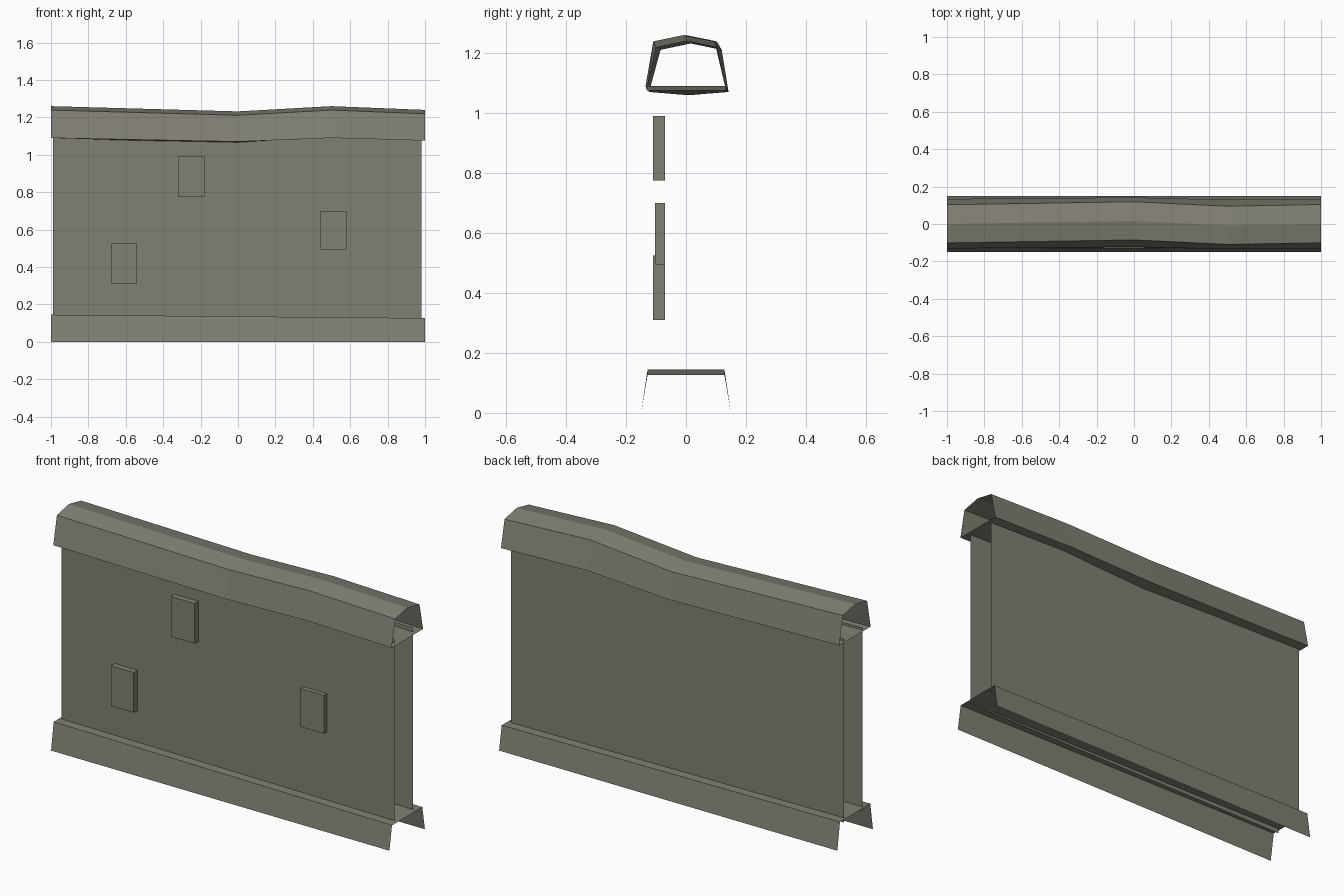
import bpy, bmesh

if "Cube" in bpy.data.objects:
    bpy.data.objects.remove(bpy.data.objects["Cube"])

stone = bpy.data.materials.new("weathered grey stone")
stone.diffuse_color = (0.22, 0.215, 0.175, 1)
stone.use_nodes = True
stone.node_tree.nodes["Principled BSDF"].inputs["Base Color"].default_value = stone.diffuse_color


def new_object(name, bm):
    mesh = bpy.data.meshes.new(name)
    bm.to_mesh(mesh)
    bm.free()
    mesh.materials.append(stone)
    ob = bpy.data.objects.new(name, mesh)
    bpy.context.collection.objects.link(ob)
    return ob


def loft(name, rings, closed):
    """Skin a row of equal cross-sections, leaving the ends open."""
    bm = bmesh.new()
    rows = [[bm.verts.new(p) for p in ring] for ring in rings]
    n = len(rows[0])
    for a, b in zip(rows, rows[1:]):
        for i in range(n if closed else n - 1):
            j = (i + 1) % n
            bm.faces.new((a[i], b[i], b[j], a[j]))
    return new_object(name, bm)


def box(name, x0, x1, y0, y1, z0, z1):
    bm = bmesh.new()
    bmesh.ops.create_cube(bm, size=1)
    for v in bm.verts:
        v.co = (x1 if v.co.x > 0 else x0,
                y1 if v.co.y > 0 else y0,
                z1 if v.co.z > 0 else z0)
    return new_object(name, bm)


# Coping: hollow six-sided profile, wavering along the wall
# station: x, sideways shift of the top, height shift, sag of the underside
stations = [(-1, 0, 0, 0), (0, 0.016, -0.028, 0.011),
            (0.5, -0.008, 0, 0), (1, 0.001, -0.02, 0)]
rings = []
for x, dy, dz, sag in stations:
    low = 1.09 + dz * 0.7
    shift = dy * 0.5
    rings.append([(x, 0.134 + shift, low), (x, 0.103 + dy, 1.239 + dz),
                  (x, dy, 1.26 + dz), (x, -0.101 + dy, 1.239 + dz),
                  (x, -0.131 + shift, low), (x, shift, low - sag)])
coping = loft("wall_coping", rings, True)

# Plinth: open channel, slightly lower toward the right
loft("wall_plinth",
     [[(x, 0.15, 0), (x, 0.128, z), (x, -0.128, z), (x, -0.15, 0)]
      for x, z in ((-1, 0.145), (1, 0.127))], False)

# Front and back wall sheets
for name, y, left, right in (("wall_front", -0.078, -0.99, 0.98),
                             ("wall_back", 0.078, 0.98, -0.99)):
    loft(name, [[(x, y, 1.1), (x, y, 0.12)] for x in (left, right)], False)

# Raised stones on the front
stones = [(-0.32, -0.18, -0.11, 0.775, 0.99),
          (-0.675, -0.54, -0.11, 0.31, 0.525),
          (0.44, 0.58, -0.103, 0.495, 0.70)]
for i, (x0, x1, y0, z0, z1) in enumerate(stones):
    box(f"raised_stone_{i + 1}", x0, x1, y0, -0.07, z0, z1)
